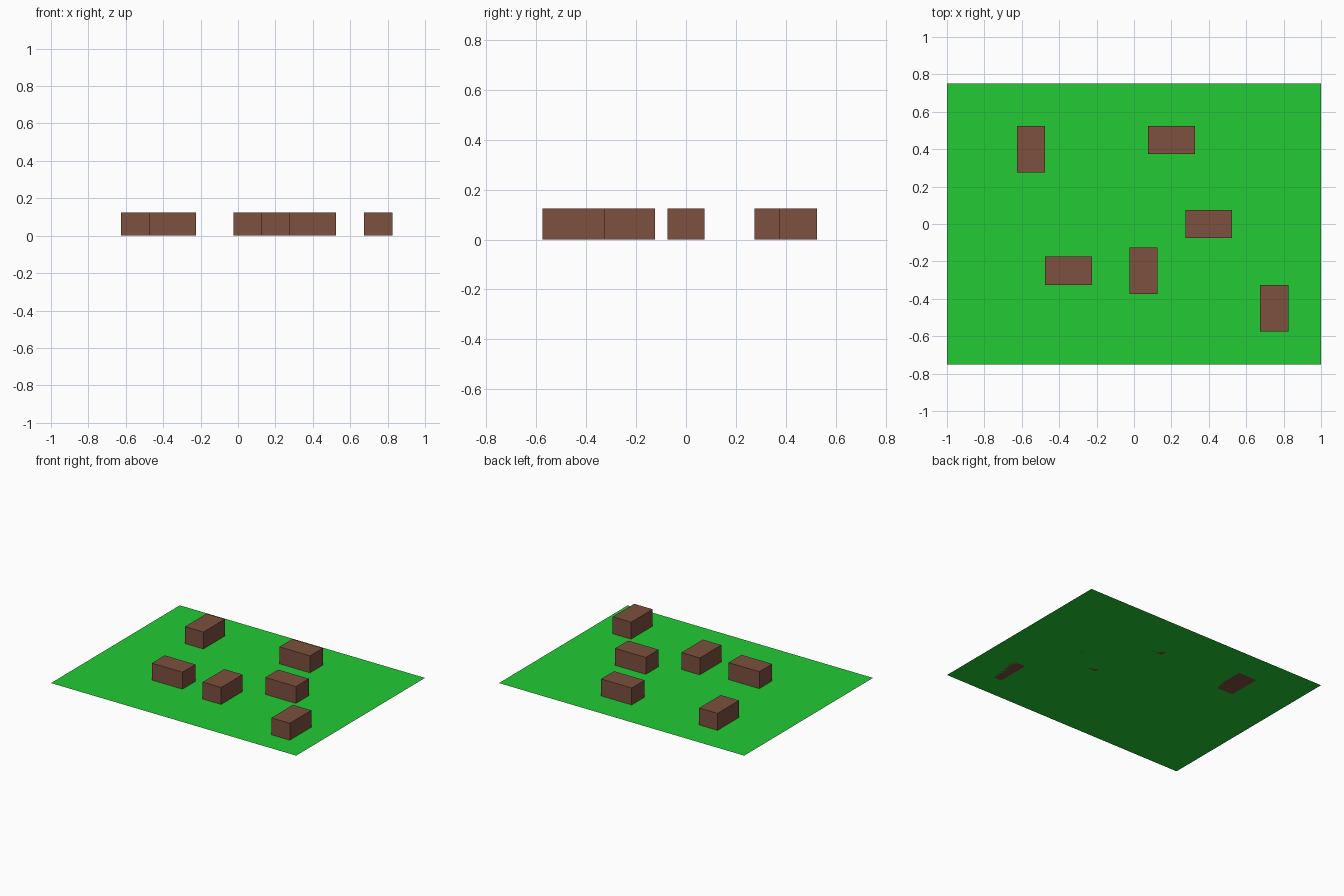
import bpy
from math import pi

if "Cube" in bpy.data.objects:
    bpy.data.objects.remove(bpy.data.objects["Cube"])


def material(name, color):
    mat = bpy.data.materials.new(name)
    mat.diffuse_color = color
    mat.use_nodes = True
    mat.node_tree.nodes["Principled BSDF"].inputs["Base Color"].default_value = mat.diffuse_color
    return mat


green = material("grass_green", (0.016, 0.60, 0.034, 1))
brown = material("block_brown", (0.20, 0.082, 0.049, 1))

# Flat ground sheet
bpy.ops.mesh.primitive_plane_add(size=1)
lawn = bpy.context.object
lawn.name = "lawn"
lawn.scale = (2.0, 1.5, 1)
lawn.data.materials.append(green)

# Blocks standing on the sheet: centre x, centre y, turned a quarter
LENGTH, WIDTH, HEIGHT = 0.25, 0.15, 0.125
blocks = [
    (-0.55, 0.40, True),
    (0.20, 0.45, False),
    (0.40, 0.00, False),
    (-0.35, -0.25, False),
    (0.05, -0.25, True),
    (0.75, -0.45, True),
]
for i, (x, y, turned) in enumerate(blocks, 1):
    bpy.ops.mesh.primitive_cube_add(size=1, location=(x, y, HEIGHT / 2))
    block = bpy.context.object
    block.name = f"block_{i}"
    block.scale = (LENGTH, WIDTH, HEIGHT)
    block.rotation_euler.z = pi / 2 if turned else 0
    block.data.materials.append(brown)
